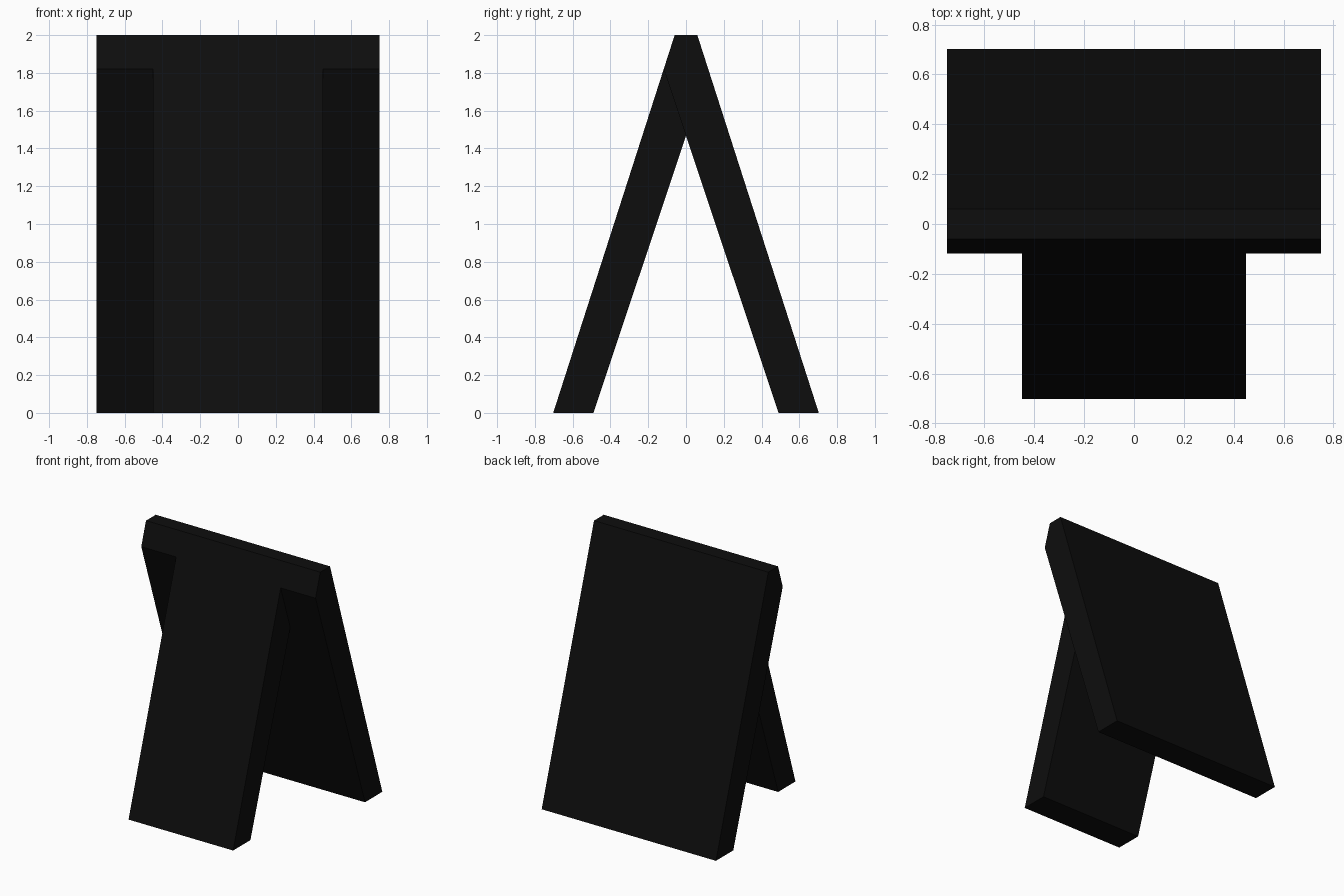
import bpy
import bmesh

cube = bpy.data.objects.get("Cube")
if cube:
    bpy.data.objects.remove(cube, do_unlink=True)

# Single near-black finish
black = bpy.data.materials.new("matte_black")
black.use_nodes = True
color = (0.004, 0.004, 0.004, 1.0)
black.diffuse_color = color
bsdf = next(n for n in black.node_tree.nodes if n.type == 'BSDF_PRINCIPLED')
bsdf.inputs["Base Color"].default_value = color


def extruded_panel(name, profile, width):
    """Extrude a side profile of (y, z) points along x, centred on x = 0."""
    bm = bmesh.new()
    side = bm.faces.new([bm.verts.new((-width / 2, y, z)) for y, z in profile])
    result = bmesh.ops.extrude_face_region(bm, geom=[side])
    verts = [g for g in result["geom"] if isinstance(g, bmesh.types.BMVert)]
    bmesh.ops.translate(bm, verts=verts, vec=(width, 0, 0))
    bmesh.ops.recalc_face_normals(bm, faces=bm.faces)
    mesh = bpy.data.meshes.new(name)
    bm.to_mesh(mesh)
    bm.free()
    mesh.materials.append(black)
    obj = bpy.data.objects.new(name, mesh)
    bpy.context.collection.objects.link(obj)
    return obj


# Shared joint where the leg meets the underside of the panel
joint_low = (0.0, 1.467)
joint_high = (-0.118, 1.82)

# Wide panel with a flat top and a bevelled front lip
extruded_panel("back_panel", [(-0.06, 2), (0.06, 2), (0.703, 0), (0.49, 0),
                              joint_low, joint_high], 1.5)

# Narrow support leg, flush with the lip of the panel
extruded_panel("front_leg", [joint_high, joint_low, (-0.49, 0), (-0.703, 0)], 0.9)
